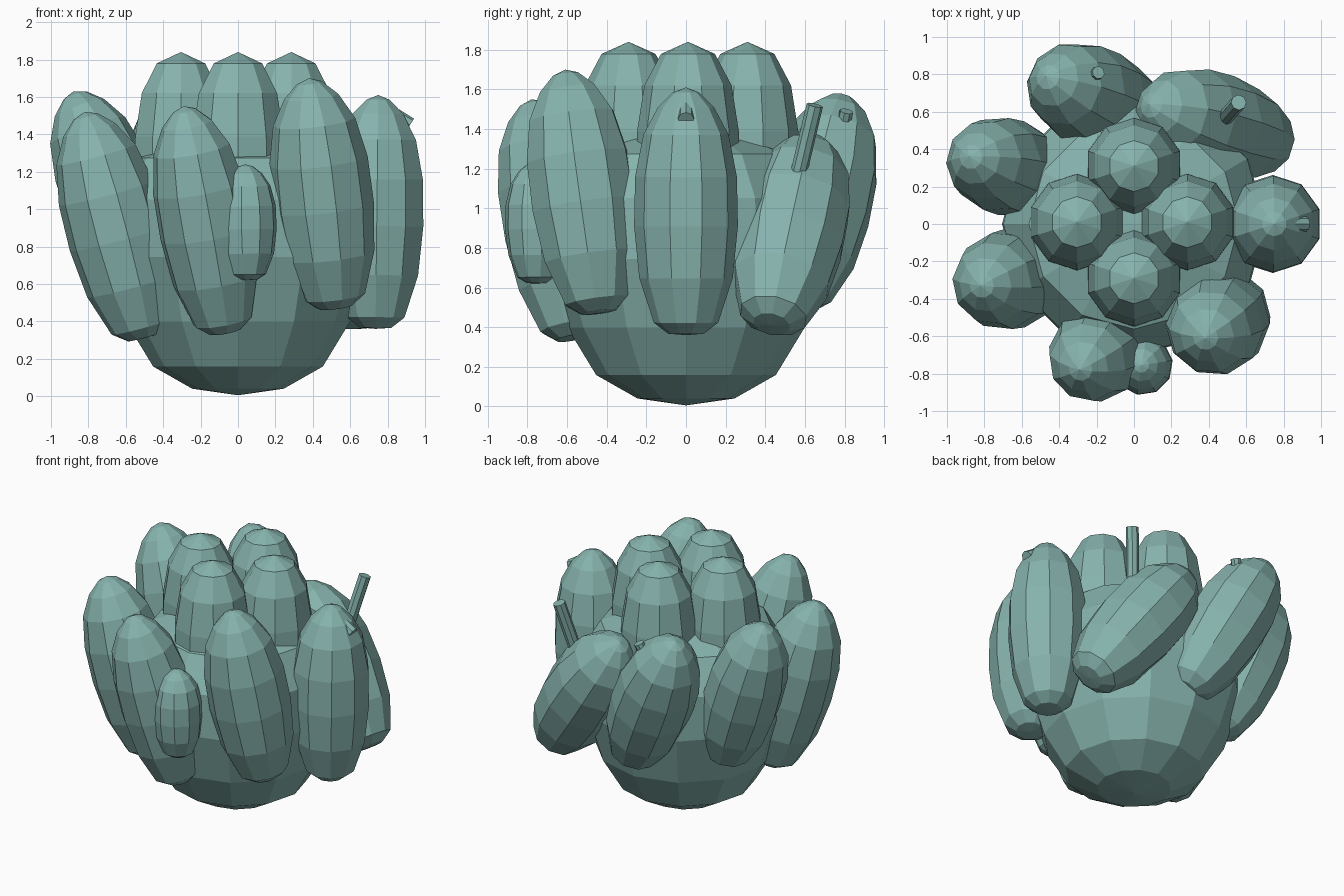
import bpy, bmesh, math
from mathutils import Vector

cube = bpy.data.objects.get("Cube")
if cube:
    bpy.data.objects.remove(cube, do_unlink=True)

teal = bpy.data.materials.new("dusty_teal")
teal.use_nodes = True
colour = (0.24, 0.45, 0.42, 1)
teal.diffuse_color = colour
teal.node_tree.nodes["Principled BSDF"].inputs["Base Color"].default_value = colour


def lathe(name, profile, low, high, radius, sides=10, twist=0.0):
    """Spin (radius, height) pairs around the axis from low to high."""
    low, high = Vector(low), Vector(high)
    axis = high - low
    turn = axis.to_track_quat('Z', 'Y')
    bm = bmesh.new()
    rings = []
    for r, t in profile:
        if r == 0:
            rings.append([bm.verts.new(low + axis * t)] * sides)
            continue
        ring = []
        for i in range(sides):
            a = math.tau * i / sides + twist
            offset = Vector((math.cos(a), math.sin(a), 0)) * r * radius
            ring.append(bm.verts.new(low + axis * t + turn @ offset))
        rings.append(ring)
    for a, b in zip(rings, rings[1:]):
        for i in range(sides):
            j = (i + 1) % sides
            corners = list(dict.fromkeys((a[i], a[j], b[j], b[i])))
            bm.faces.new(corners)
    bmesh.ops.recalc_face_normals(bm, faces=bm.faces)
    mesh = bpy.data.meshes.new(name)
    bm.to_mesh(mesh)
    bm.free()
    mesh.materials.append(teal)
    obj = bpy.data.objects.new(name, mesh)
    bpy.context.collection.objects.link(obj)
    return obj


# Profiles as (radius, height) fractions
POD = [(0, 0), (0.34, 0.005), (0.62, 0.05), (0.9, 0.23), (1, 0.44), (0.98, 0.64),
       (0.82, 0.81), (0.54, 0.92), (0.25, 0.98), (0, 1)]
BUD = [(0, 0), (0.5, 0.05), (0.85, 0.2), (1, 0.42), (0.98, 0.63),
       (0.84, 0.82), (0.52, 0.95), (0, 1)]
BODY = [(0, 0), (0.34, 0.025), (0.63, 0.11), (0.83, 0.28), (0.98, 0.53),
        (0.97, 0.75), (0.78, 0.91), (0.4, 0.985), (0, 1)]
ROD = [(0, 0), (1, 0), (1, 1), (0, 1)]

# Central bowl-like body
lathe("body", BODY, (0, 0, 0.005), (0, 0, 1.4), 0.72, 12)

# Four upright pods on top
for name, x, y in (("left", 0.285, 0.01), ("right", -0.305, 0.01),
                   ("back", 0, 0.31), ("front", 0, -0.29)):
    lathe("top_pod_" + name, BUD, (x, y, 0.62), (x, y, 1.84), 0.262, 10, math.pi / 10)

# Leaning pods around the body: lower end, upper end, radius
outer = {
    "front_right_pod": ((-0.5, -0.26, 0.31), (-0.82, -0.33, 1.52), 0.268),
    "front_pod": ((-0.07, -0.57, 0.34), (-0.29, -0.78, 1.55), 0.255),
    "front_left_pod": ((0.52, -0.44, 0.47), (0.38, -0.61, 1.7), 0.27),
    "left_pod": ((0.735, 0, 0.36), (0.75, 0, 1.61), 0.262),
    "back_left_pod": ((0.75, 0.43, 0.41), (0.08, 0.64, 1.36), 0.28),
    "back_pod": ((0.04, 0.56, 0.52), (-0.47, 0.79, 1.57), 0.272),
    "back_right_pod": ((-0.48, 0.25, 0.53), (-0.88, 0.36, 1.63), 0.26),
}
for name, (low, high, radius) in outer.items():
    lathe(name, POD, low, high, radius)

# Small pod at the front
lathe("small_pod", POD, (0.05, -0.75, 0.62), (0.04, -0.755, 1.24), 0.163)

# Stem and nubs
lathe("long_stem", ROD, (0.48, 0.56, 1.14), (0.56, 0.65, 1.52), 0.042, 8)
lathe("left_nub", ROD, (0.84, 0, 1.5), (0.92, 0, 1.45), 0.04, 8)
lathe("back_nub", ROD, (-0.24, 0.78, 1.36), (-0.19, 0.81, 1.49), 0.035, 8)
